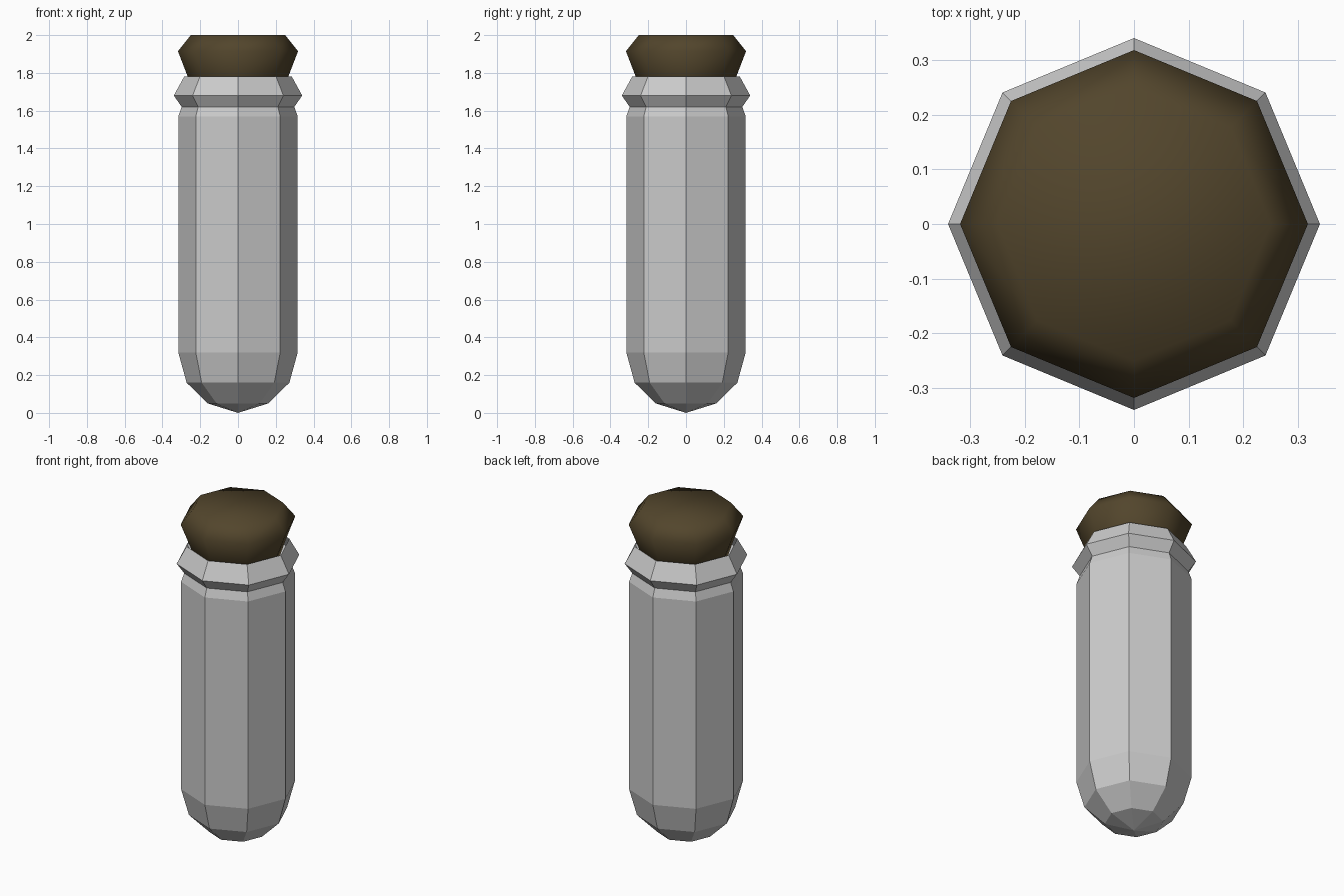
import bpy, bmesh
from math import cos, sin, pi

if "Cube" in bpy.data.objects:
    bpy.data.objects.remove(bpy.data.objects["Cube"])

SIDES = 8


def lathe(name, profile, smooth=False):
    """Revolve (radius, z) points into an eight-sided body; radius 0 is a pole."""
    bm = bmesh.new()
    rings = []
    for r, z in profile:
        count = SIDES if r > 0 else 1
        rings.append([bm.verts.new((r * cos(2 * pi * i / SIDES),
                                    r * sin(2 * pi * i / SIDES), z))
                      for i in range(count)])
    for a, b in zip(rings, rings[1:]):
        for i in range(SIDES):
            j = (i + 1) % SIDES
            if len(a) == 1:
                bm.faces.new((a[0], b[j], b[i]))
            else:
                bm.faces.new((a[i], a[j], b[j], b[i]))
    # Cap any end that is not a pole, only for solid bodies
    if smooth:
        bm.faces.new(rings[-1])
        bm.faces.new(rings[0][::-1])
    for f in bm.faces:
        f.smooth = smooth
    bmesh.ops.recalc_face_normals(bm, faces=bm.faces)
    mesh = bpy.data.meshes.new(name)
    bm.to_mesh(mesh)
    bm.free()
    obj = bpy.data.objects.new(name, mesh)
    bpy.context.collection.objects.link(obj)
    return obj


# Glass tube: rounded bottom, straight wall, pinched neck, flared lip, open mouth
lathe("glass_tube", [(0, 0), (0.16, 0.05), (0.272, 0.16), (0.316, 0.32),
                     (0.316, 1.57), (0.298, 1.62), (0.34, 1.68), (0.285, 1.78)])

# Cork stopper: tapered plug seated in the mouth, bevelled top
cork = lathe("cork_stopper", [(0.225, 1.66), (0.266, 1.78), (0.318, 1.915),
                              (0.25, 2.0)], smooth=True)
mat = bpy.data.materials.new("cork_brown")
mat.diffuse_color = (0.085, 0.06, 0.025, 1)
mat.use_nodes = True
mat.node_tree.nodes["Principled BSDF"].inputs["Base Color"].default_value = mat.diffuse_color
cork.data.materials.append(mat)
